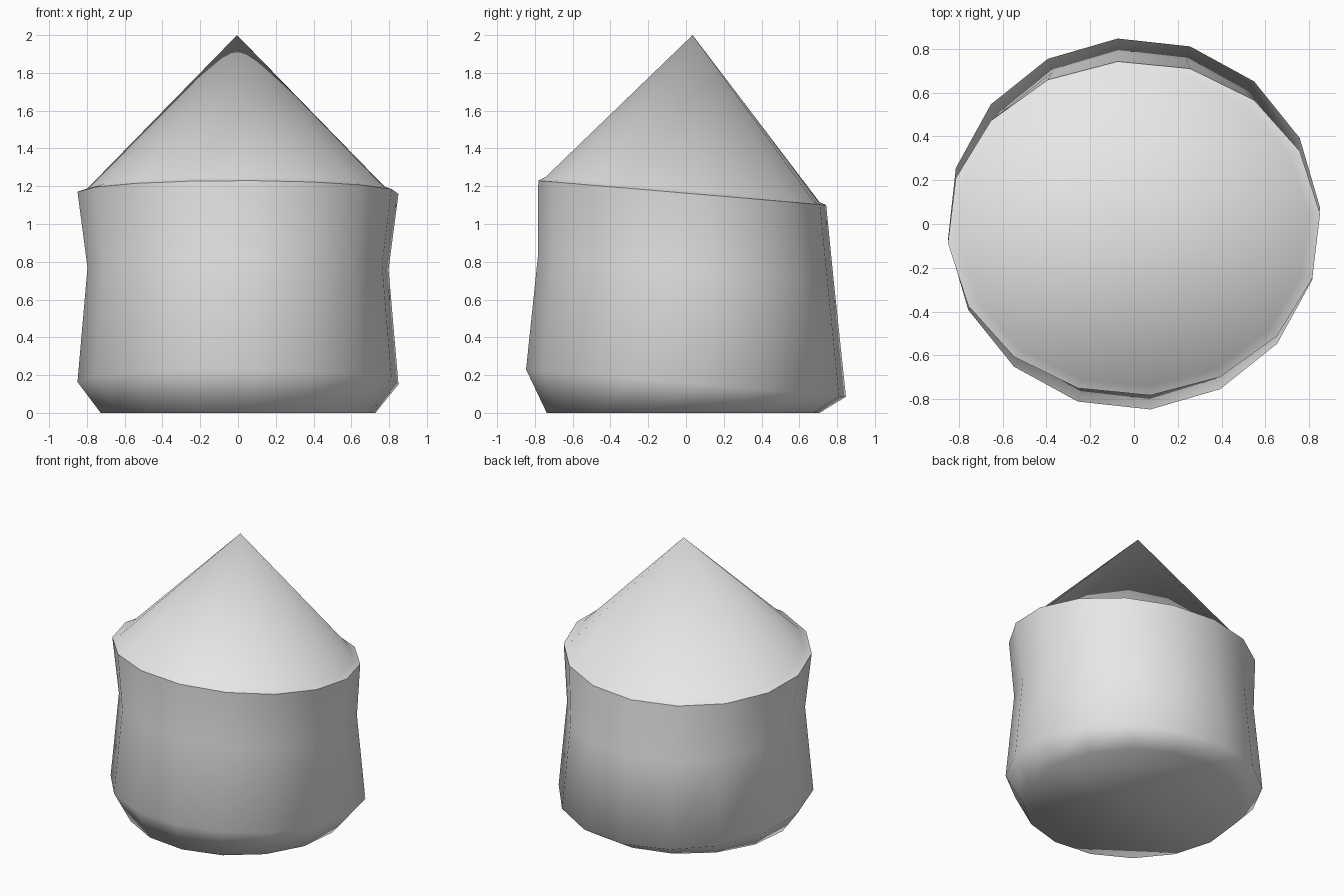
import bpy, bmesh
from math import cos, sin, pi, radians

cube = bpy.data.objects.get("Cube")
if cube:
    bpy.data.objects.remove(cube, do_unlink=True)

SIDES = 16
TWIST = radians(5)


def ring(bm, rx, y_front, y_back, z_front, z_back):
    """Leaning oval ring given by its front and back extremes."""
    verts = []
    for i in range(SIDES):
        a = TWIST + 2 * pi * i / SIDES
        t = (1 + sin(a)) / 2
        verts.append(bm.verts.new((rx * cos(a),
                                   y_front + (y_back - y_front) * t,
                                   z_front + (z_back - z_front) * t)))
    return verts


# Single plain material
mat = bpy.data.materials.new("light_grey")
mat.use_nodes = True
colour = (0.8, 0.8, 0.8, 1)
mat.diffuse_color = colour
mat.node_tree.nodes["Principled BSDF"].inputs["Base Color"].default_value = colour

# Body rings from the flat base up to the inset foot of the cone
bm = bmesh.new()
base = ring(bm, 0.73, -0.74, 0.71, 0, 0)
belly = ring(bm, 0.853, -0.85, 0.85, 0.23, 0.085)
waist = ring(bm, 0.80, -0.787, 0.785, 0.83, 0.70)
rim = ring(bm, 0.853, -0.785, 0.745, 1.23, 1.10)
cone_foot = ring(bm, 0.80, -0.745, 0.71, 1.25, 1.115)
rings = [base, belly, waist, rim, cone_foot]

for low, high in zip(rings, rings[1:]):
    for i in range(SIDES):
        j = (i + 1) % SIDES
        bm.faces.new((low[i], low[j], high[j], high[i]))
bm.faces.new(base[::-1])

# Cone closing to one point
apex = bm.verts.new((-0.005, 0.035, 2))
for i in range(SIDES):
    bm.faces.new((cone_foot[i], cone_foot[(i + 1) % SIDES], apex))

# Smooth everywhere except the crisp rim
bmesh.ops.recalc_face_normals(bm, faces=bm.faces)
for face in bm.faces:
    face.smooth = True
for i in range(SIDES):
    bm.edges.get((rim[i], rim[(i + 1) % SIDES])).smooth = False

mesh = bpy.data.meshes.new("pointed_body")
bm.to_mesh(mesh)
bm.free()
mesh.materials.append(mat)
body = bpy.data.objects.new("pointed_body", mesh)
bpy.context.collection.objects.link(body)
